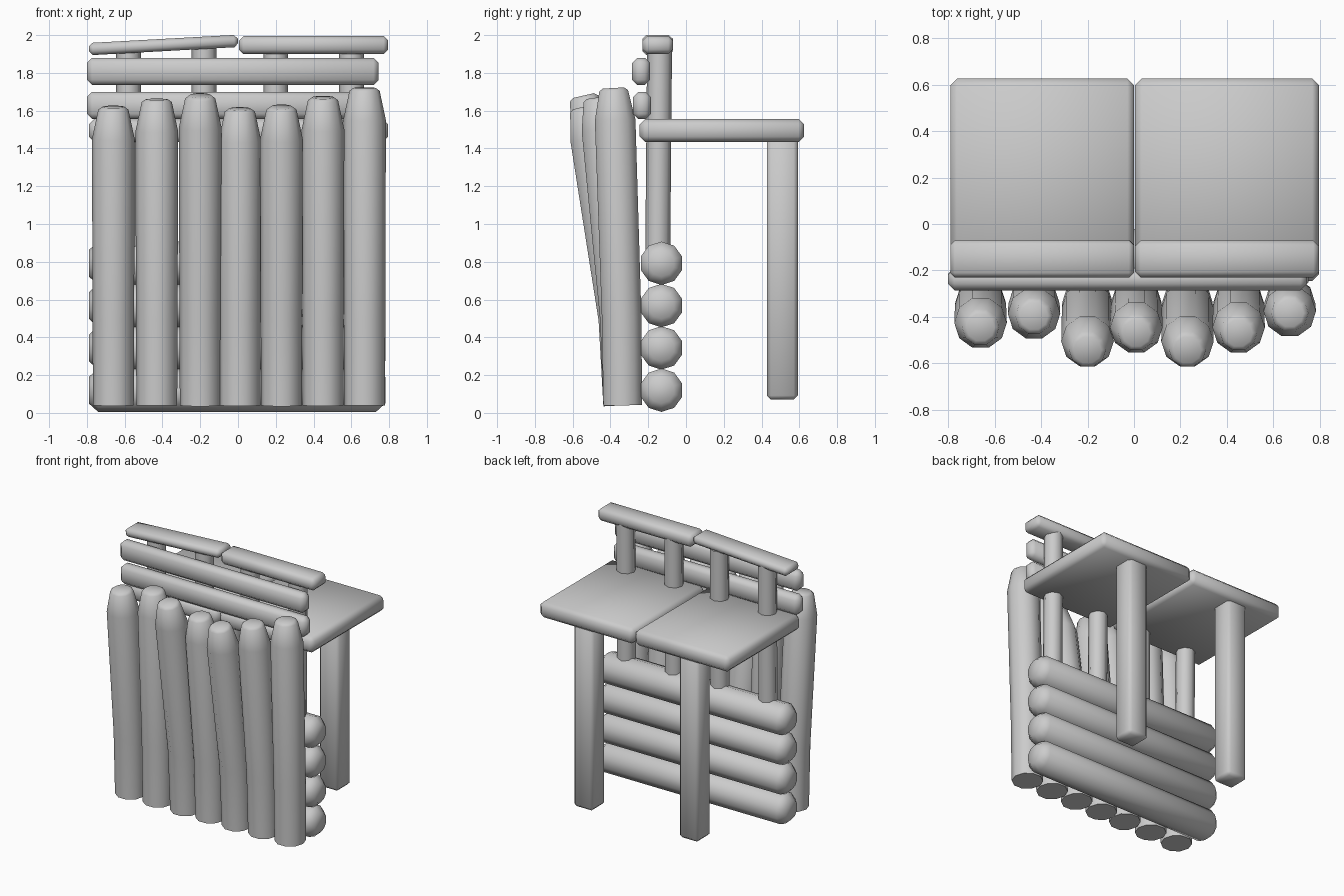
import bpy, bmesh, math
from mathutils import Vector, Matrix

cube = bpy.data.objects.get("Cube")
if cube:
    bpy.data.objects.remove(cube, do_unlink=True)

GREY = (0.6, 0.6, 0.6, 1)
mat = bpy.data.materials.new("plain grey")
mat.use_nodes = True
mat.diffuse_color = GREY
mat.node_tree.nodes["Principled BSDF"].inputs["Base Color"].default_value = GREY


def finish(name, bm):
    bmesh.ops.recalc_face_normals(bm, faces=bm.faces)
    mesh = bpy.data.meshes.new(name)
    bm.to_mesh(mesh)
    bm.free()
    mesh.materials.append(mat)
    obj = bpy.data.objects.new(name, mesh)
    bpy.context.collection.objects.link(obj)
    bpy.ops.object.select_all(action='DESELECT')
    obj.select_set(True)
    bpy.context.view_layer.objects.active = obj
    bpy.ops.object.shade_smooth_by_angle(angle=math.radians(58))
    return obj


def log(name, points, radii, sides=10):
    """Loft a round log through points, with one radius per point."""
    bm = bmesh.new()
    pts = [Vector(p) for p in points]
    rings = []
    for i, (p, r) in enumerate(zip(pts, radii)):
        along = (pts[min(i + 1, len(pts) - 1)] - pts[max(i - 1, 0)]).normalized()
        side = along.cross(Vector((0, 1, 0))).normalized()
        other = along.cross(side)
        ring = []
        for k in range(sides):
            a = math.tau * k / sides
            ring.append(bm.verts.new(p + r * (math.cos(a) * side + math.sin(a) * other)))
        rings.append(ring)
    for low, high in zip(rings, rings[1:]):
        for k in range(sides):
            n = (k + 1) % sides
            bm.faces.new((low[k], low[n], high[n], high[k]))
    bm.faces.new(rings[0])
    bm.faces.new(rings[-1])
    return finish(name, bm)


def plank(name, x, y, z, bevel, tilt=0):
    """Bevelled board given by its x, y and z ranges, tilted about y."""
    bm = bmesh.new()
    bmesh.ops.create_cube(bm, size=1)
    size = [b - a for a, b in (x, y, z)]
    centre = [(a + b) / 2 for a, b in (x, y, z)]
    bmesh.ops.scale(bm, vec=size, verts=bm.verts)
    bmesh.ops.bevel(bm, geom=bm.edges[:], offset=bevel, segments=1, affect='EDGES')
    bmesh.ops.transform(bm, matrix=Matrix.Translation(centre) @ Matrix.Rotation(tilt, 4, 'Y'),
                        verts=bm.verts)
    return finish(name, bm)


# Leaning palisade logs: x, height, y of the shoulder
palisade = [(-0.66, 1.62, -0.425), (-0.43, 1.66, -0.385), (-0.2, 1.68, -0.505),
            (0.01, 1.61, -0.445), (0.23, 1.62, -0.505), (0.45, 1.67, -0.445),
            (0.67, 1.72, -0.375)]
for i, (x, top, y) in enumerate(palisade):
    foot = -0.335
    lean = y - foot
    log(f"palisade_log_{i + 1}",
        [(x, foot, 0.04), (x, foot + lean * 0.14, 0.5), (x, y, top - 0.17),
         (x, y + lean * 0.2, top - 0.015), (x, y + lean * 0.22, top)],
        [0.108, 0.11, 0.113, 0.08, 0.06])

# Stacked horizontal wall logs with tapered ends
for i in range(4):
    z = 0.12 + 0.224 * i
    log(f"wall_log_{i + 1}",
        [(-0.79, -0.13, z), (-0.74, -0.13, z), (0.73, -0.13, z), (0.78, -0.13, z)],
        [0.07, 0.115, 0.115, 0.07])

# Railing posts
for i, x in enumerate((-0.58, -0.18, 0.2, 0.6)):
    log(f"railing_post_{i + 1}", [(x, -0.15, 0.8), (x, -0.14, 1.93)], [0.066, 0.066], 8)

# Front rails and the two-piece handrail
plank("lower_rail", (-0.8, 0.75), (-0.28, -0.185), (1.555, 1.7), 0.028)
plank("upper_rail", (-0.8, 0.745), (-0.285, -0.19), (1.735, 1.88), 0.028)
plank("right_handrail", (0.005, 0.795), (-0.23, -0.07), (1.9, 1.995), 0.024)
plank("left_handrail", (-0.79, 0.0), (-0.23, -0.07), (1.915, 1.98), 0.02, -0.055)

# Platform boards and their rear legs
for side, x in (("left", (-0.79, 0.0)), ("right", (0.005, 0.795))):
    plank(f"{side}_platform", x, (-0.245, 0.625), (1.435, 1.555), 0.028)
for side, x in (("left", -0.43), ("right", 0.45)):
    plank(f"{side}_leg", (x - 0.083, x + 0.083), (0.428, 0.592), (0.07, 1.47), 0.022)
